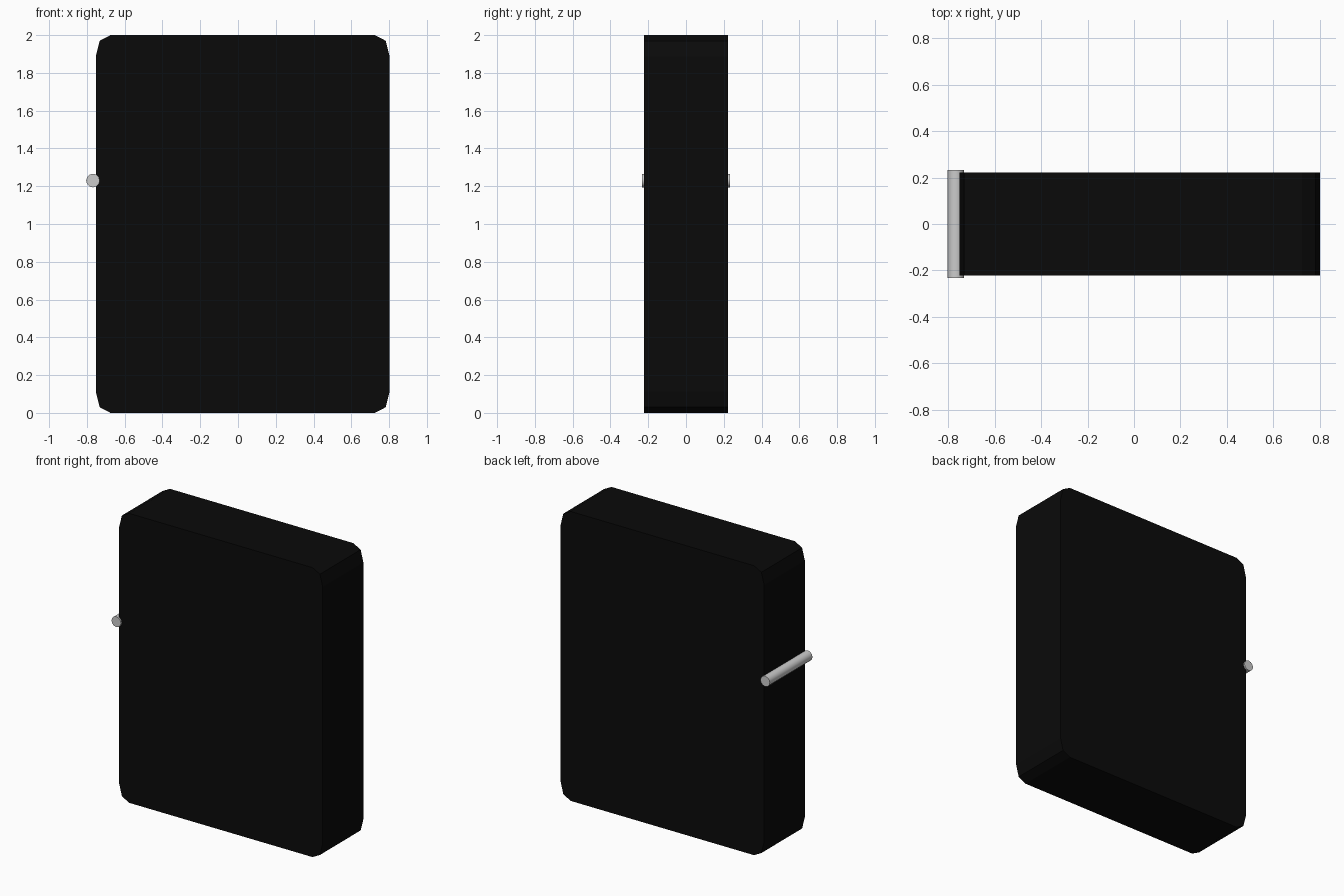
import bpy, bmesh
from math import radians

if "Cube" in bpy.data.objects:
    bpy.data.objects.remove(bpy.data.objects["Cube"])

# Case: rectangle with two-step cut corners, extruded front to back
CX, HALF_W, HALF_D = 0.025, 0.778, 0.222
corner = [(0.70, 1.0), (0.757, 0.97), (0.778, 0.887)]  # upper right, relative to centre

profile = []
for sx, sz in ((1, 1), (1, -1), (-1, -1), (-1, 1)):
    pts = corner if sx * sz > 0 else corner[::-1]
    profile += [(CX + sx * x, 1 + sz * z) for x, z in pts]

bm = bmesh.new()
front = bm.faces.new([bm.verts.new((x, -HALF_D, z)) for x, z in profile])
new = bmesh.ops.extrude_face_region(bm, geom=[front], use_keep_orig=True)["geom"]
bmesh.ops.translate(bm, vec=(0, 2 * HALF_D, 0),
                    verts=[g for g in new if isinstance(g, bmesh.types.BMVert)])
bmesh.ops.recalc_face_normals(bm, faces=bm.faces)
mesh = bpy.data.meshes.new("case")
bm.to_mesh(mesh)
bm.free()
case = bpy.data.objects.new("case", mesh)
bpy.context.collection.objects.link(case)

black = bpy.data.materials.new("black_shell")
black.diffuse_color = (0.003, 0.003, 0.003, 1)
black.use_nodes = True
black.node_tree.nodes["Principled BSDF"].inputs["Base Color"].default_value = black.diffuse_color
mesh.materials.append(black)

# Hinge pin along the left edge
bpy.ops.mesh.primitive_cylinder_add(vertices=12, radius=0.036, depth=0.466,
                                    location=(-0.768, 0, 1.23),
                                    rotation=(radians(90), 0, 0))
bpy.context.object.name = "hinge_pin"
bpy.ops.object.shade_smooth_by_angle(angle=radians(40))
